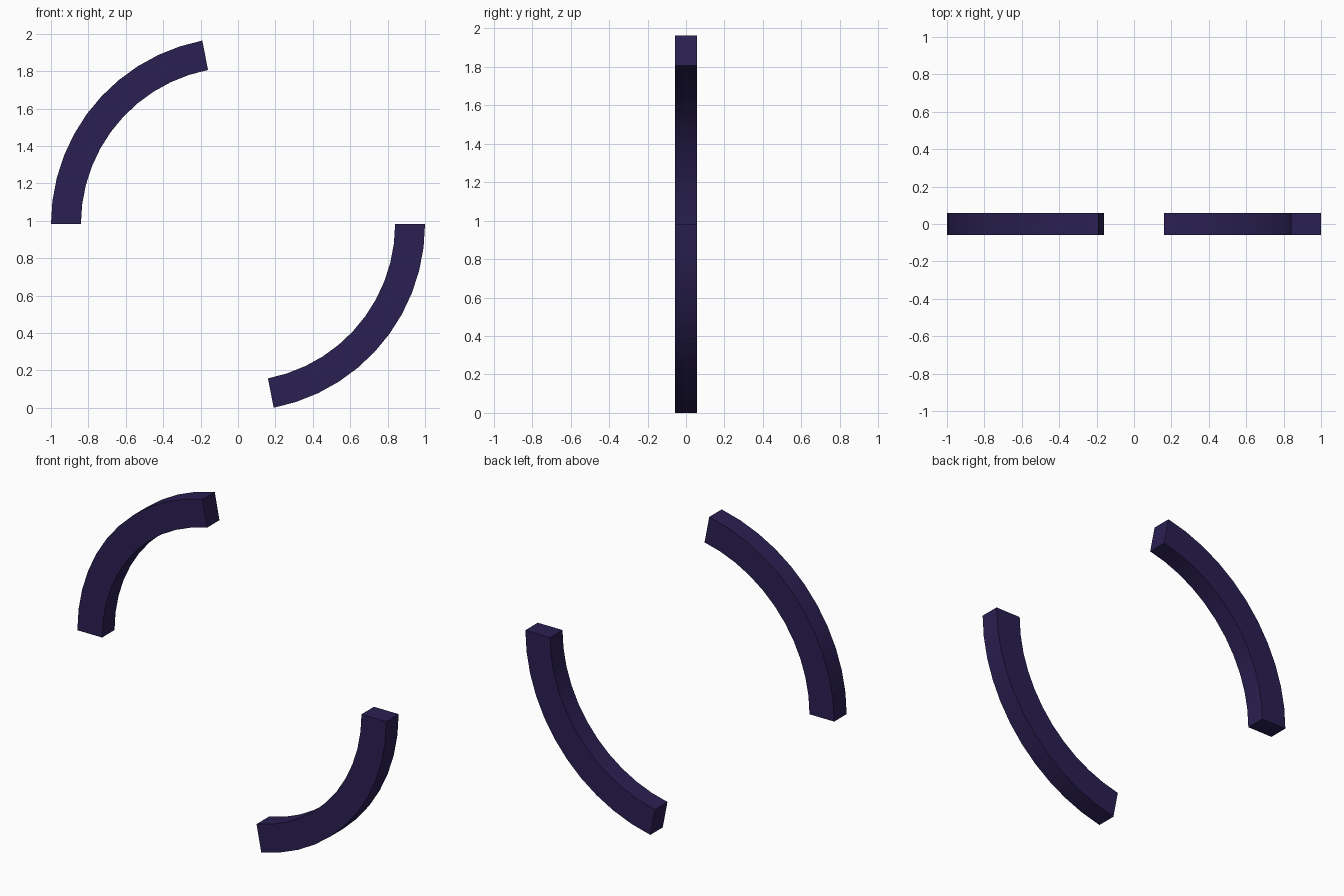
import bpy, bmesh
from math import sin, cos, radians

if "Cube" in bpy.data.objects:
    bpy.data.objects.remove(bpy.data.objects["Cube"])

R_OUT, R_IN, HALF_Y = 1.0, 0.84, 0.0575
SWEEP, STEPS = radians(79), 11
CZ = R_OUT * sin(SWEEP)

mat = bpy.data.materials.new("dark_violet")
mat.diffuse_color = (0.024, 0.014, 0.085, 1)
mat.use_nodes = True
mat.node_tree.nodes["Principled BSDF"].inputs["Base Color"].default_value = mat.diffuse_color


def arc_bar(name, start_deg):
    """Rectangular bar swept clockwise along an arc in the XZ plane."""
    bm = bmesh.new()
    rings = []
    for i in range(STEPS + 1):
        a = radians(start_deg) - SWEEP * i / STEPS
        rings.append([bm.verts.new((r * cos(a), y, CZ + r * sin(a)))
                      for r, y in ((R_OUT, -HALF_Y), (R_OUT, HALF_Y),
                                   (R_IN, HALF_Y), (R_IN, -HALF_Y))])
    # side walls between neighbouring sections
    for p, q in zip(rings, rings[1:]):
        for k in range(4):
            n = (k + 1) % 4
            bm.faces.new((p[k], p[n], q[n], q[k]))
    # end caps
    bm.faces.new(rings[0])
    bm.faces.new(rings[-1])
    bmesh.ops.recalc_face_normals(bm, faces=bm.faces)
    me = bpy.data.meshes.new(name)
    bm.to_mesh(me)
    bm.free()
    me.materials.append(mat)
    ob = bpy.data.objects.new(name, me)
    bpy.context.collection.objects.link(ob)
    bpy.ops.object.select_all(action='DESELECT')
    ob.select_set(True)
    bpy.context.view_layer.objects.active = ob
    bpy.ops.object.shade_smooth_by_angle(angle=radians(30))


# two opposite arcs of the same ring
arc_bar("upper_left_arc", 180)
arc_bar("lower_right_arc", 0)
